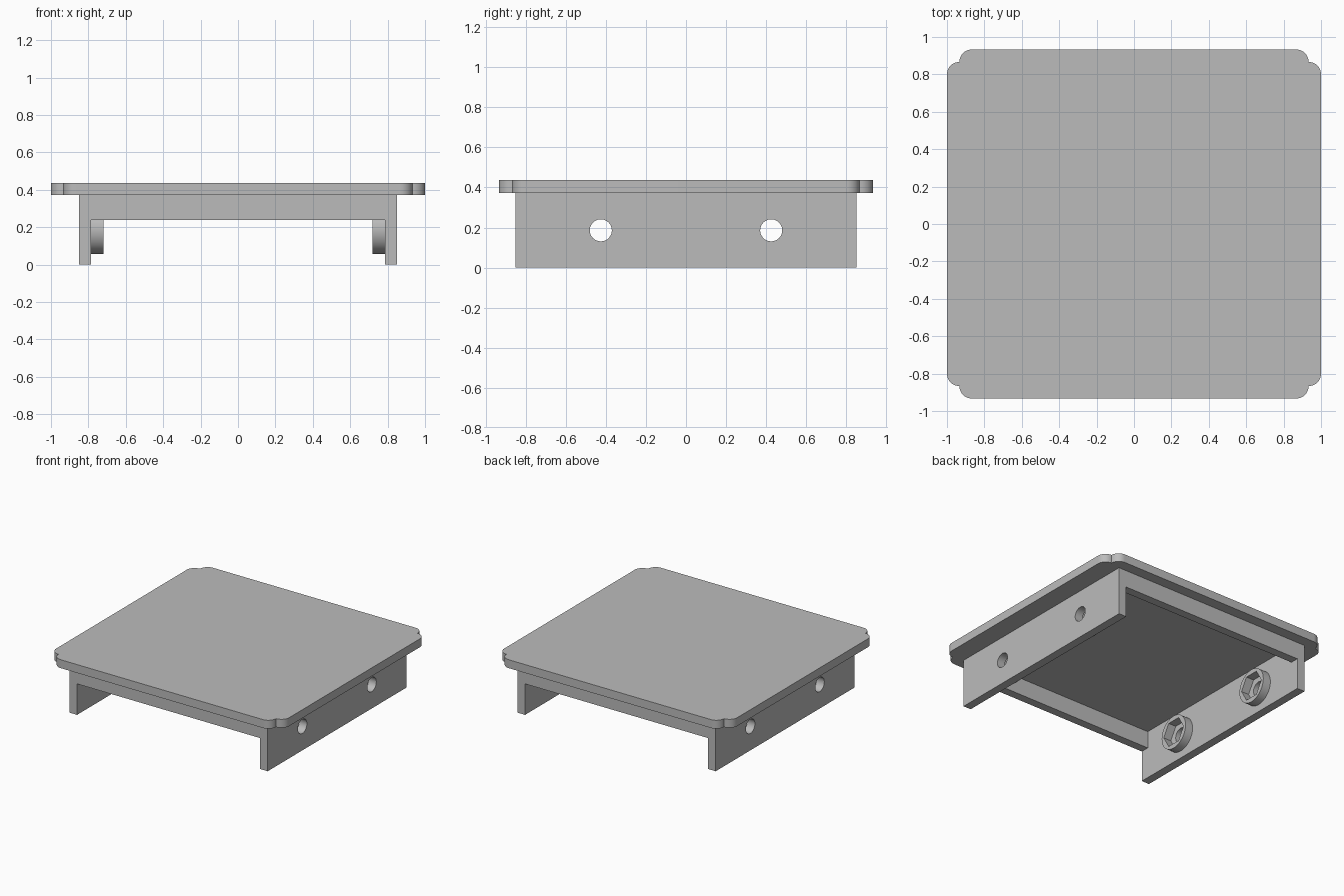
import bpy, bmesh, math
from mathutils import Matrix

cube = bpy.data.objects.get("Cube")
if cube:
    bpy.data.objects.remove(cube, do_unlink=True)

grey = bpy.data.materials.new("plain grey")
grey.use_nodes = True
grey.diffuse_color = (0.5, 0.5, 0.5, 1)
grey.node_tree.nodes["Principled BSDF"].inputs["Base Color"].default_value = (0.5, 0.5, 0.5, 1)

PLATE_X, PLATE_Y, BOTTOM, TOP = 1.0, 0.933, 0.372, 0.437
HALF, WALL = 0.85, 0.065        # housing half width and wall thickness
INNER = HALF - WALL
R = 0.0665                      # corner radius
HOLE_Y, HOLE_Z = 0.425, 0.186


def add_object(name, bm):
    bmesh.ops.recalc_face_normals(bm, faces=bm.faces)
    mesh = bpy.data.meshes.new(name)
    bm.to_mesh(mesh)
    bm.free()
    mesh.materials.append(grey)
    obj = bpy.data.objects.new(name, mesh)
    bpy.context.collection.objects.link(obj)
    return obj


def box(name, sx, sy, z0, z1):
    bm = bmesh.new()
    bmesh.ops.create_cube(bm, size=1)
    bmesh.ops.scale(bm, vec=(2 * sx, 2 * sy, z1 - z0), verts=bm.verts)
    bmesh.ops.translate(bm, vec=(0, 0, (z0 + z1) / 2), verts=bm.verts)
    return add_object(name, bm)


def prism_x(name, radius, sides, x0, x1, y):
    """Prism along x at one of the screw positions."""
    bm = bmesh.new()
    bmesh.ops.create_cone(bm, cap_ends=True, segments=sides, radius1=radius,
                          radius2=radius, depth=x1 - x0)
    # turn so that a corner points along y
    turn = Matrix.Rotation(math.pi / 2, 4, 'Y')
    bmesh.ops.transform(bm, matrix=turn, verts=bm.verts)
    bmesh.ops.translate(bm, vec=((x0 + x1) / 2, y, HOLE_Z), verts=bm.verts)
    return add_object(name, bm)


def select_only(obj):
    bpy.ops.object.select_all(action='DESELECT')
    obj.select_set(True)
    bpy.context.view_layer.objects.active = obj


def combine(obj, tool, operation):
    mod = obj.modifiers.new("combine", 'BOOLEAN')
    mod.operation, mod.solver, mod.object = operation, 'EXACT', tool
    select_only(obj)
    bpy.ops.object.modifier_apply(modifier=mod.name)
    bpy.data.objects.remove(tool, do_unlink=True)


# Top plate: each corner is two rounded steps
def arc(cx, cy):
    return [(cx + R * math.cos(a), cy + R * math.sin(a))
            for a in (math.pi / 2 * i / 10 for i in range(11))]


corner = arc(PLATE_X - R, PLATE_Y - 2 * R) + arc(PLATE_X - 2 * R, PLATE_Y - R)[1:]
flipped = [(-x, y) for x, y in reversed(corner)]
outline = corner + flipped
outline += [(-x, -y) for x, y in outline]
bm = bmesh.new()
face = bm.faces.new([bm.verts.new((x, y, BOTTOM)) for x, y in outline])
side = bmesh.ops.extrude_face_region(bm, geom=[face])
bmesh.ops.translate(bm, vec=(0, 0, TOP - BOTTOM),
                    verts=[v for v in side["geom"] if isinstance(v, bmesh.types.BMVert)])
plate = add_object("top_plate", bm)

# Housing: two deep side walls joined by shallow front and back rails
housing = box("housing", HALF, HALF, 0, BOTTOM)
combine(housing, box("cavity", INNER, INNER, -0.1, 0.5), 'DIFFERENCE')
combine(housing, box("opening", INNER, 1.0, -0.1, 0.24), 'DIFFERENCE')

# Round nut bosses with hexagonal pockets and through holes
for s in (-1, 1):
    for y in (-HOLE_Y, HOLE_Y):
        def span(a, b):
            return sorted((s * a, s * b))
        combine(housing, prism_x("boss", 0.13, 64, *span(INNER - WALL, INNER + 0.02), y), 'UNION')
        combine(housing, prism_x("nut_pocket", 0.108, 6, *span(0.6, INNER), y), 'DIFFERENCE')
        combine(housing, prism_x("screw_hole", 0.055, 40, *span(0.6, 1.0), y), 'DIFFERENCE')

for obj in (plate, housing):
    select_only(obj)
    bpy.ops.object.shade_smooth_by_angle(angle=math.radians(30))
